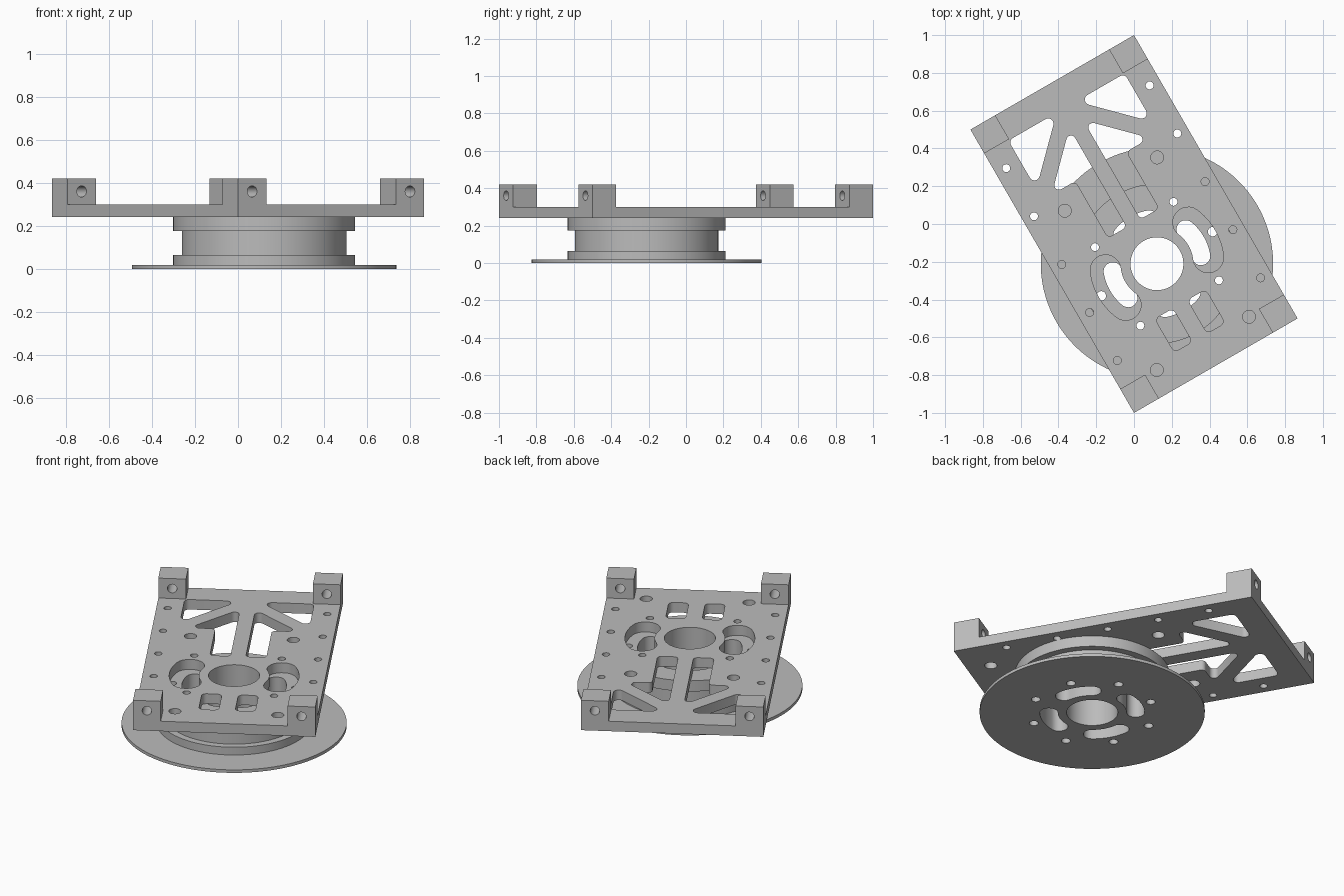
import bpy, bmesh
from math import sin, cos, pi, radians
from mathutils import Matrix, Vector

if "Cube" in bpy.data.objects:
    bpy.data.objects.remove(bpy.data.objects["Cube"])

TURN = Matrix.Rotation(radians(30), 4, 'Z')   # the whole plate sits turned
HUB = Vector((0, -0.243))                     # wheel axis on the plate
WIDTH, LENGTH = 1.0, 1.732

metal = bpy.data.materials.new("grey_metal")
metal.use_nodes = True
metal.diffuse_color = (0.5, 0.5, 0.5, 1)
metal.node_tree.nodes["Principled BSDF"].inputs["Base Color"].default_value = (0.5, 0.5, 0.5, 1)


def circle(x, y, r, n=24):
    return [(x + r * cos(2 * pi * i / n), y + r * sin(2 * pi * i / n)) for i in range(n)]


def rect(x0, x1, y0, y1):
    return [(x0, y0), (x1, y0), (x1, y1), (x0, y1)]


def rounded(points, r, n=6):
    """Polygon with every corner filleted."""
    out = []
    for i, p in enumerate(points):
        p = Vector(p)
        a = (Vector(points[i - 1]) - p).normalized()
        b = (Vector(points[(i + 1) % len(points)]) - p).normalized()
        half = a.angle(b) / 2
        centre = p + (a + b).normalized() * (r / sin(half))
        start = p + a * (r / abs(sin(half) / cos(half))) - centre
        end = p + b * (r / abs(sin(half) / cos(half))) - centre
        sweep = -start.angle_signed(end)
        for k in range(n + 1):
            t = sweep * k / n
            out.append((centre.x + start.x * cos(t) - start.y * sin(t),
                        centre.y + start.x * sin(t) + start.y * cos(t)))
    return out


def kidney(direction, r, half_width, spread, n=12):
    """Arc-shaped slot around the hub with round ends."""
    pts = []
    a0, a1 = direction - spread, direction + spread
    for i in range(n + 1):
        t = a0 + (a1 - a0) * i / n
        pts.append(((r + half_width) * cos(t), (r + half_width) * sin(t)))
    for i in range(1, n):
        t = a1 + pi * i / n
        pts.append((r * cos(a1) + half_width * cos(t), r * sin(a1) + half_width * sin(t)))
    for i in range(n + 1):
        t = a1 + (a0 - a1) * i / n
        pts.append(((r - half_width) * cos(t), (r - half_width) * sin(t)))
    for i in range(1, n):
        t = a0 + pi + pi * i / n
        pts.append((r * cos(a0) + half_width * cos(t), r * sin(a0) + half_width * sin(t)))
    return [(x + HUB.x, y + HUB.y) for x, y in pts]


def mirrored(points):
    return [(-x, y) for x, y in reversed(points)]


def extrude(name, loops, thickness, matrix):
    """Solid from an outline and its holes, centred on its own plane."""
    curve = bpy.data.curves.new(name, 'CURVE')
    curve.dimensions = '2D'
    curve.fill_mode = 'BOTH'
    curve.extrude = thickness / 2
    for loop in loops:
        spline = curve.splines.new('POLY')
        spline.points.add(len(loop) - 1)
        for point, (x, y) in zip(spline.points, loop):
            point.co = (x, y, 0, 1)
        spline.use_cyclic_u = True
    obj = bpy.data.objects.new(name, curve)
    bpy.context.collection.objects.link(obj)
    bpy.ops.object.select_all(action='DESELECT')
    obj.select_set(True)
    bpy.context.view_layer.objects.active = obj
    bpy.ops.object.convert(target='MESH')
    obj = bpy.context.view_layer.objects.active
    mesh = obj.data
    mesh.transform(matrix)
    bm = bmesh.new()
    bm.from_mesh(mesh)
    bmesh.ops.remove_doubles(bm, verts=bm.verts, dist=1e-5)
    bmesh.ops.recalc_face_normals(bm, faces=bm.faces)
    bm.to_mesh(mesh)
    bm.free()
    mesh.materials.clear()
    mesh.materials.append(metal)
    bpy.ops.object.shade_smooth_by_angle(angle=radians(30))
    return obj


def layer(name, loops, z0, z1):
    return extrude(name, loops, z1 - z0, TURN @ Matrix.Translation((0, 0, (z0 + z1) / 2)))


# Wheel: base disc, grooved spool, all pierced by bore, slots and bolt holes
bore = circle(HUB.x, HUB.y, 0.14, 64)
wheel_holes = [bore]
wheel_holes += [kidney(k * pi / 2, 0.237, 0.049, radians(20)) for k in range(4)]
wheel_holes += [circle(HUB.x + 0.34 * cos(k * pi / 4), HUB.y + 0.34 * sin(k * pi / 4), 0.025)
                for k in range(8)]
for name, radius, z0, z1 in (("base_disc", 0.615, 0, 0.018),
                             ("lower_flange", 0.423, 0.018, 0.065),
                             ("spool_core", 0.383, 0.065, 0.175),
                             ("upper_flange", 0.423, 0.175, 0.24)):
    layer(name, [circle(HUB.x, HUB.y, radius, 128)] + wheel_holes, z0, z1)

# Mounting plate with lightening windows
w, l = WIDTH / 2, LENGTH / 2
truss = rounded([(0.05, 0.725), (0.375, 0.725), (0.375, 0.4)][::-1], 0.028)
truss = rounded([(0.06, 0.715), (0.355, 0.715), (0.355, 0.42)], 0.028)
window = rounded([(0.042, 0.611), (0.042, 0.005), (0.155, 0.005),
                  (0.155, 0.352), (0.301, 0.352)], 0.025)
pocket = rounded(rect(0.045, 0.155, -0.695, -0.49), 0.028)
openings = [bore]
for shape in (truss, window, pocket):
    openings += [shape, mirrored(shape)]
openings += [kidney(a, 0.274, 0.081, radians(23)) for a in (0, pi)]
for side in (-1, 1):
    openings += [circle(side * 0.438, 0.594 - 0.294 * k, 0.021) for k in range(5)]
    openings += [circle(side * 0.24, HUB.y + s * 0.24, 0.021) for s in (-1, 1)]
    openings += [circle(side * 0.282, HUB.y + s * 0.487, 0.034) for s in (-1, 1)]
layer("mounting_plate", [rect(-w, w, -l, l)] + openings, 0.24, 0.30)

# Corner blocks, each drilled along the plate's length
BLOCK_W, BLOCK_L, BLOCK_H = 0.152, 0.146, 0.12
block = [rect(-BLOCK_W / 2, BLOCK_W / 2, -BLOCK_H / 2, BLOCK_H / 2), circle(0, 0, 0.026)]
for sx, side in ((-1, "right"), (1, "left")):
    for sy, end in ((-1, "front"), (1, "back")):
        place = Matrix.Translation((sx * (w - BLOCK_W / 2), sy * (l - BLOCK_L / 2), 0.36))
        extrude(f"{end}_{side}_block", block, BLOCK_L,
                TURN @ place @ Matrix.Rotation(pi / 2, 4, 'X'))
